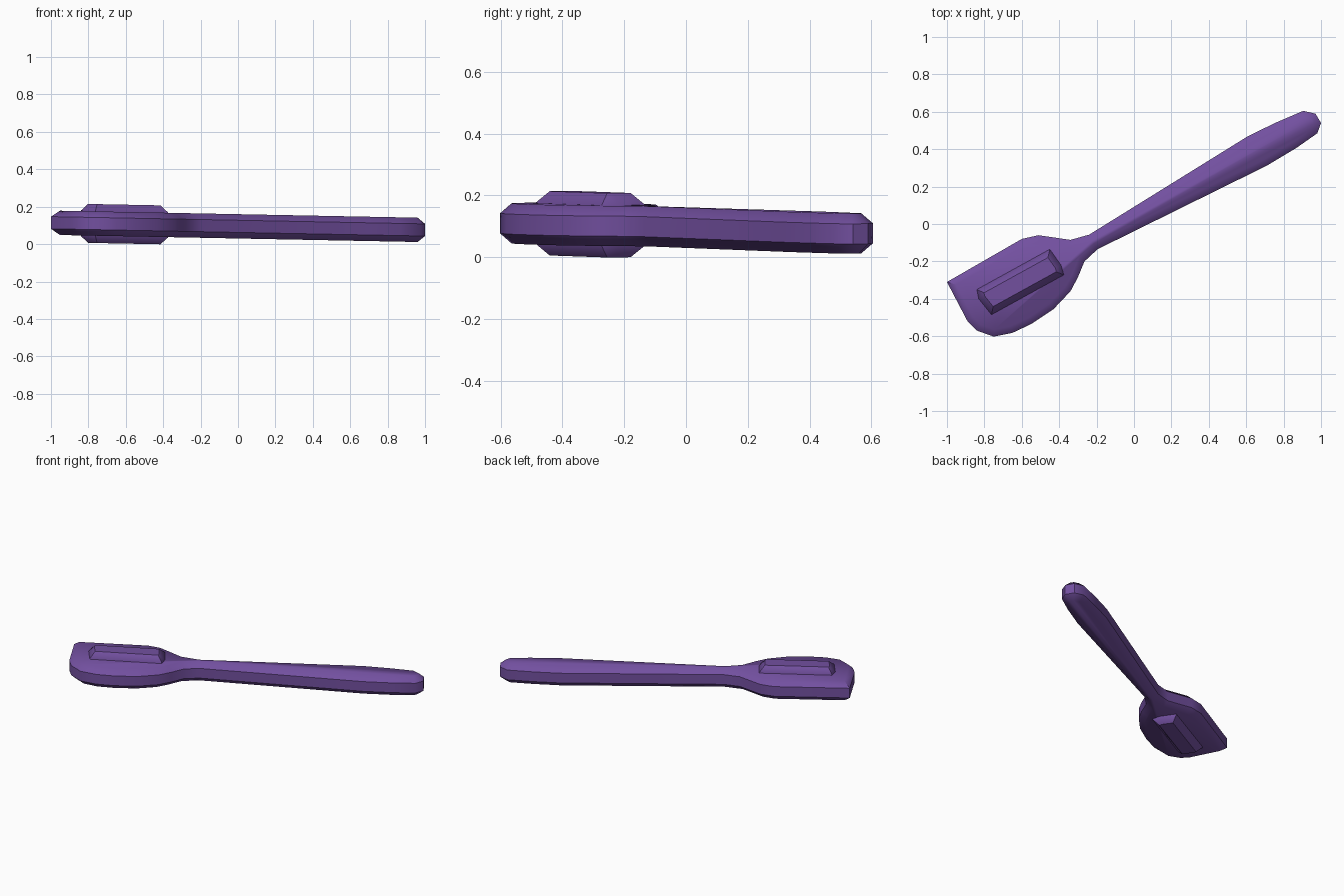
import bpy, bmesh, math
from mathutils import Vector

if "Cube" in bpy.data.objects:
    bpy.data.objects.remove(bpy.data.objects["Cube"])

purple = bpy.data.materials.new("purple")
purple.diffuse_color = (0.17, 0.08, 0.35, 1)
purple.use_nodes = True
purple.node_tree.nodes["Principled BSDF"].inputs["Base Color"].default_value = purple.diffuse_color


def inset(points, d):
    """Mitred inward offset of a clockwise outline."""
    out = []
    n = len(points)
    for i, p in enumerate(points):
        e1 = (p - points[i - 1]).normalized()
        e2 = (points[(i + 1) % n] - p).normalized()
        n1, n2 = Vector((e1.y, -e1.x)), Vector((e2.y, -e2.x))
        out.append(p + (n1 + n2) * d / (1 + n1.dot(n2)))
    return out


def chamfered_slab(name, outline, half, band, d):
    """Flat outline given a straight rim and chamfered top and bottom, slightly tilted."""
    outer = [Vector(p) for p in outline]
    inner = inset(outer, d)
    bm = bmesh.new()
    rings = []
    for pts, h in ((inner, -half), (outer, -band), (outer, band), (inner, half)):
        rings.append([bm.verts.new((p.x, p.y, 0.095 - 0.0195 * p.x + h)) for p in pts])
    n = len(outer)
    for a, b in zip(rings, rings[1:]):
        for i in range(n):
            j = (i + 1) % n
            bm.faces.new((a[i], a[j], b[j], b[i]))
    bm.faces.new(rings[0])
    bm.faces.new(rings[-1])
    bmesh.ops.recalc_face_normals(bm, faces=bm.faces[:])
    mesh = bpy.data.meshes.new(name)
    bm.to_mesh(mesh)
    bm.free()
    mesh.materials.append(purple)
    ob = bpy.data.objects.new(name, mesh)
    bpy.context.collection.objects.link(ob)
    bpy.ops.object.select_all(action='DESELECT')
    ob.select_set(True)
    bpy.context.view_layer.objects.active = ob
    bpy.ops.object.shade_smooth_by_angle(angle=math.radians(45))


# blade, neck and handle in one outline
chamfered_slab("spatula_body", [
    (-1.0, -0.31), (-0.6, -0.08), (-0.51, -0.06), (-0.34, -0.085), (-0.24, -0.057),
    (0.61, 0.47), (0.76, 0.543), (0.905, 0.605), (0.97, 0.59), (1.0, 0.54),
    (0.98, 0.485), (0.87, 0.408), (0.71, 0.312), (-0.195, -0.135), (-0.265, -0.2),
    (-0.30, -0.285), (-0.34, -0.36), (-0.43, -0.455), (-0.55, -0.535),
    (-0.65, -0.582), (-0.75, -0.602), (-0.84, -0.57), (-0.89, -0.52)],
    0.065, 0.0325, 0.036)

# raised rib on both sides of the blade
chamfered_slab("blade_rib", [
    (-0.84, -0.35), (-0.45, -0.135), (-0.39, -0.22), (-0.375, -0.272),
    (-0.762, -0.485), (-0.83, -0.40)],
    0.104, 0.068, 0.034)
